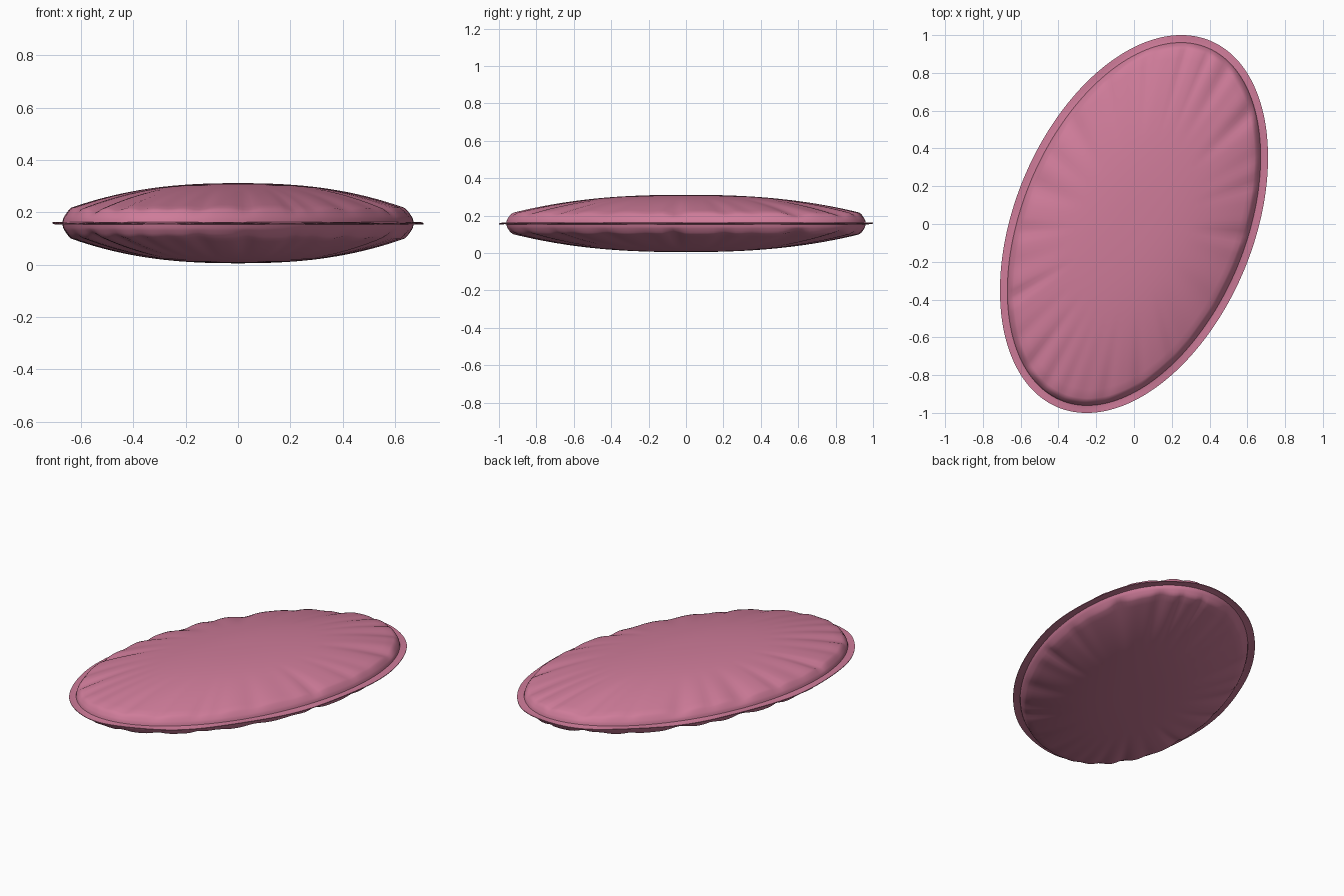
import bpy, bmesh, math, random

if "Cube" in bpy.data.objects:
    bpy.data.objects.remove(bpy.data.objects["Cube"])

random.seed(4)
A, B = 1.051, 0.632            # half axes of the elliptical outline
TILT = math.radians(67.4)      # direction of the long axis
MID = 0.158                    # height of the seam
N = 192

# random radial puckers: angle, width, depth
puckers = []
for i in range(28):
    a = (i + random.uniform(-0.3, 0.3)) * math.tau / 28
    puckers.append((a, random.uniform(0.035, 0.075), random.uniform(0.004, 0.02)))


def pucker(t):
    total = 0
    for a, w, d in puckers:
        diff = (t - a + math.pi) % math.tau - math.pi
        total += d * math.exp(-(diff / w) ** 2)
    return total


# rings from flange edge to centre: (edge inset, scale, half height, pucker strength)
rings = [(0.0, 1, 0.002, 0), (0.015, 1, 0.003, 0), (0.03, 1, 0.003, 0),
         (0.040, 1, 0.005, 0), (0.043, 1, 0.018, 0.05), (0.048, 1, 0.028, 0.2),
         (0.056, 1, 0.040, 0.5), (0.064, 1, 0.051, 0.8)]
for k in range(20):
    s = 0.985 - k * 0.05
    rings.append((0.064, s, 0.056 + 0.097 * (1 - s ** 2.4),
                  max(0, (s - 0.5) / 0.485) ** 1.5))

bm = bmesh.new()


def half(sign):
    """One puffed face of the cushion; returns its outer ring."""
    loops = []
    for inset, s, h, strength in rings:
        loop = []
        for i in range(N):
            t = math.tau * i / N
            x, y = (A - inset) * s * math.cos(t), (B - inset) * s * math.sin(t)
            px = x * math.cos(TILT) - y * math.sin(TILT)
            py = x * math.sin(TILT) + y * math.cos(TILT)
            ripple = 0.003 * math.sin(9 * t) * max(0, 1 - inset / 0.04)
            z = MID + ripple + sign * (h - strength * pucker(t))
            loop.append(bm.verts.new((px, py, z)))
        loops.append(loop)
    for o, n in zip(loops, loops[1:]):
        for i in range(N):
            j = (i + 1) % N
            bm.faces.new((o[i], o[j], n[j], n[i]))
    centre = bm.verts.new((0, 0, MID + sign * 0.153))
    for i in range(N):
        bm.faces.new((loops[-1][i], loops[-1][(i + 1) % N], centre))
    return loops[0]


# top and bottom faces joined along the flange edge
top, bottom = half(1), half(-1)
for i in range(N):
    j = (i + 1) % N
    bm.faces.new((top[i], top[j], bottom[j], bottom[i]))
bmesh.ops.recalc_face_normals(bm, faces=bm.faces[:])

mesh = bpy.data.meshes.new("cushion")
bm.to_mesh(mesh)
bm.free()
cushion = bpy.data.objects.new("cushion", mesh)
bpy.context.collection.objects.link(cushion)

pink = bpy.data.materials.new("pink_fabric")
pink.diffuse_color = (0.62, 0.2, 0.32, 1)
pink.use_nodes = True
pink.node_tree.nodes["Principled BSDF"].inputs["Base Color"].default_value = pink.diffuse_color
mesh.materials.append(pink)

bpy.context.view_layer.objects.active = cushion
cushion.select_set(True)
bpy.ops.object.shade_smooth_by_angle(angle=math.radians(60))
